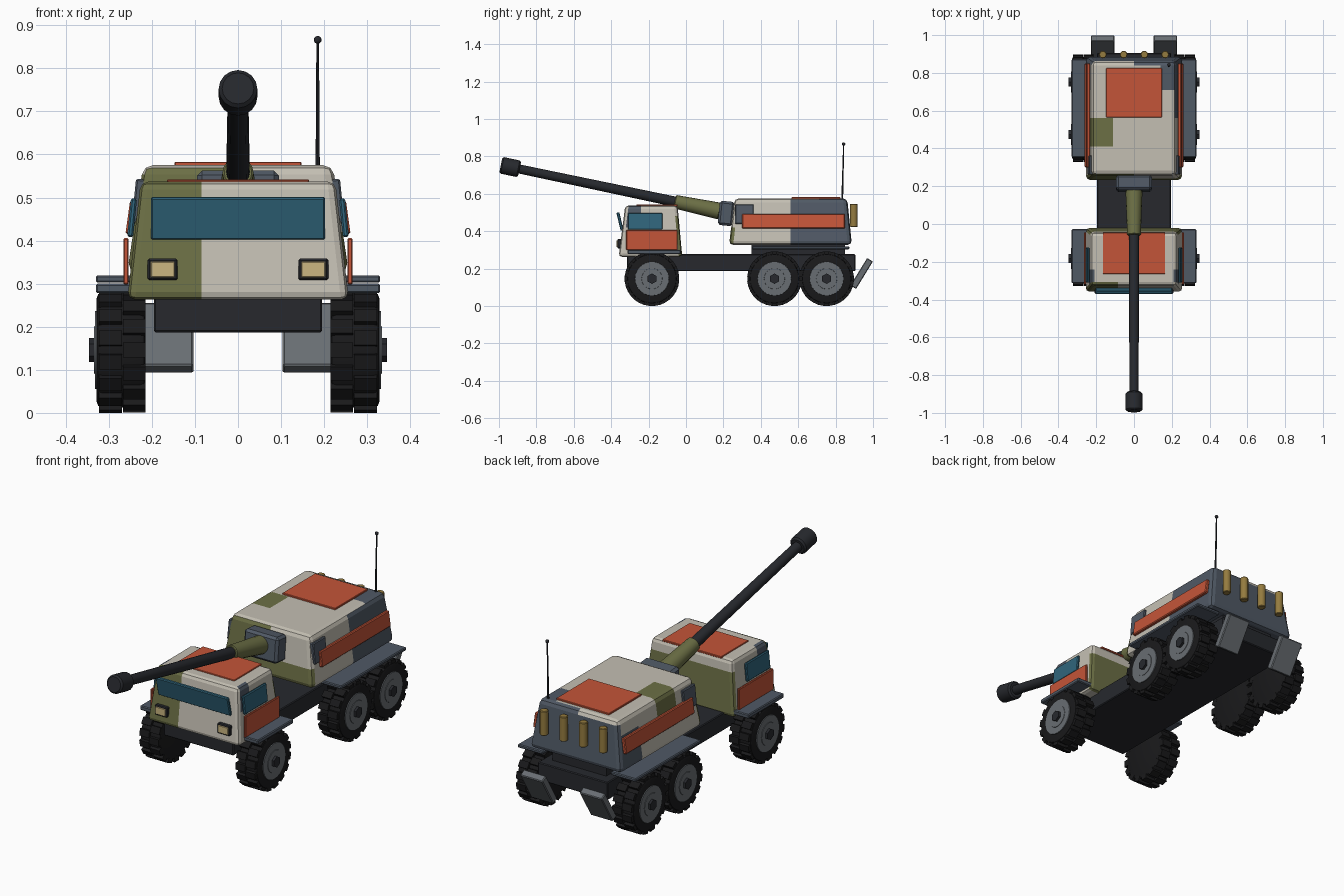
import bpy, bmesh, math
from mathutils import Vector, Matrix, Euler

if "Cube" in bpy.data.objects:
    bpy.data.objects.remove(bpy.data.objects["Cube"])

COL = dict(beige=(.55, .52, .45), olive=(.15, .16, .06), slate=(.08, .10, .13), red=(.55, .09, .04),
           glass=(.03, .13, .2), dark=(.02, .022, .027), rubber=(.01, .01, .011), steel=(.14, .155, .17),
           lamp=(.6, .47, .22), brass=(.3, .2, .05))
MATS = {}
for n, c in COL.items():
    MATS[n] = bpy.data.materials.new(n)
    MATS[n].diffuse_color = (*c, 1)


def finish(bm, name, mats, smooth=False):
    bmesh.ops.recalc_face_normals(bm, faces=bm.faces)
    me = bpy.data.meshes.new(name)
    bm.to_mesh(me)
    bm.free()
    for m in mats:
        me.materials.append(MATS[m])
    ob = bpy.data.objects.new(name, me)
    bpy.context.collection.objects.link(ob)
    if smooth:
        bpy.ops.object.select_all(action='DESELECT')
        ob.select_set(True)
        bpy.context.view_layer.objects.active = ob
        bpy.ops.object.shade_smooth_by_angle(angle=math.radians(35))
    return ob


def add_box(bm, c, size, rot=(0, 0, 0)):
    mat = Matrix.LocRotScale(Vector(c), Euler(rot), Vector(size))
    return bmesh.ops.create_cube(bm, size=1, matrix=mat)


def bevel(bm, w, seg=1):
    bmesh.ops.bevel(bm, geom=bm.edges[:], offset=w, segments=seg, profile=.5, affect='EDGES')


def box(name, c, size, mat, rot=(0, 0, 0), bev=.004):
    bm = bmesh.new()
    add_box(bm, c, size, rot)
    if bev:
        bevel(bm, bev)
    return finish(bm, name, [mat])


def rod(name, a, b, r1, r2, mat, n=16, bev=0):
    a, b = Vector(a), Vector(b)
    bm = bmesh.new()
    rot = (b - a).to_track_quat('Z', 'Y').to_matrix().to_4x4()
    bmesh.ops.create_cone(bm, cap_ends=True, segments=n, radius1=r1, radius2=r2, depth=(b - a).length,
                          matrix=Matrix.Translation((a + b) / 2) @ rot)
    if bev:
        caps = {e for f in bm.faces if len(f.verts) > 4 for e in f.edges}
        bmesh.ops.bevel(bm, geom=list(caps), offset=bev, segments=1, affect='EDGES')
    return finish(bm, name, [mat], n > 8)


def hull(name, profile, xb, xt, bev, cuts, camo):
    """Tapered body: (y, z) profile, half widths bottom/top, cut planes, then camouflage by face."""
    bm = bmesh.new()
    zs = [p[1] for p in profile]
    z0, z1 = min(zs), max(zs)
    rings = [[bm.verts.new((s * (xb + (xt - xb) * (z - z0) / (z1 - z0)), y, z)) for y, z in profile]
             for s in (-1, 1)]
    bm.faces.new(rings[0])
    bm.faces.new(rings[1][::-1])
    n = len(profile)
    for i in range(n):
        j = (i + 1) % n
        bm.faces.new((rings[0][i], rings[1][i], rings[1][j], rings[0][j]))
    bmesh.ops.recalc_face_normals(bm, faces=bm.faces)
    bevel(bm, bev, 2)
    for axis, v in cuts:
        co, no = Vector((0, 0, 0)), Vector((0, 0, 0))
        co[axis], no[axis] = v, 1
        bmesh.ops.bisect_plane(bm, geom=bm.verts[:] + bm.edges[:] + bm.faces[:], plane_co=co, plane_no=no)
    names = ['beige', 'olive', 'slate']
    for f in bm.faces:
        f.material_index = names.index(camo(*f.calc_center_median()))
    return finish(bm, name, names)


def cab_camo(x, y, z):
    if y < -.31:
        return 'olive' if x < -.085 else 'beige'
    if y > -.06 and z < .48:
        return 'olive'
    if abs(x) > .2 and z > .42 and y < -.24:
        return 'slate'
    return 'beige'


def bay_camo(x, y, z):
    if y > .84 and (z < .55 or x > 0):
        return 'slate'
    if y < .27 and (x < 0 or z < .42):
        return 'olive'
    if z > .555 and abs(x) < .21:
        if x > .14 and y > .71:
            return 'slate'
        return 'olive' if x < -.11 and .41 < y < .56 else 'beige'
    if x > 0:
        return 'slate' if y > .56 else 'beige'
    if y > .71:
        return 'slate' if z < .5 else 'beige'
    return 'olive' if .41 < y < .56 and z > .42 else 'beige'


# Chassis, cab and rear bay
box('chassis', (0, .295, .232), (.39, 1.22, .09), 'dark')
box('bay_base', (0, .6, .3), (.3, .5, .06), 'dark', bev=0)
hull('cab', [(-.36, .263), (-.02, .263), (-.045, .537), (-.325, .537)], .257, .226, .018,
     [(0, -.085), (1, -.24), (2, .42), (2, .48)], cab_camo)
hull('rear_bay', [(.23, .327), (.887, .327), (.862, .575), (.26, .575)], .257, .22, .022,
     [(0, -.11), (0, 0), (0, .14), (1, .41), (1, .56), (1, .71), (2, .42), (2, .5)], bay_camo)

# Red roof panels
box('cab_roof_panel', (0, -.155, .537), (.33, .22, .01), 'red', bev=.002)
box('bay_roof_panel', (0, .695, .577), (.295, .26, .012), 'red', bev=.002)

# Windshield leaning forward at the top
box('windshield', (0, -.353, .452), (.405, .016, .1), 'glass', (.23, 0, 0))

for s, side in ((-1, 'left'), (1, 'right')):
    # Cab side fittings
    box(side + '_window', (s * .246, -.218, .453), (.014, .185, .09), 'glass', (0, -s * .1, 0))
    box(side + '_door_panel', (s * .26, -.182, .352), (.012, .275, .107), 'red', bev=.003)
    box(side + '_headlight_frame', (s * .175, -.352, .333), (.07, .03, .05), 'dark')
    box(side + '_headlight_lens', (s * .175, -.361, .333), (.056, .02, .037), 'lamp', bev=.002)
    # Bay side fittings
    box(side + '_stripe_panel', (s * .247, .575, .453), (.018, .55, .078), 'red', (0, -s * .14, 0))
    box(side + '_vent_block', (s * .227, .312, .49), (.03, .1, .105), 'slate', (0, -s * .1, 0))
    # Fenders
    box(side + '_front_fender', (s * .26, -.17, .289), (.14, .285, .022), 'slate')
    box(side + '_rear_fender', (s * .26, .613, .311), (.14, .52, .017), 'slate')
    # Recoil spades
    box(side + '_rear_spade', (s * .166, .939, .174), (.125, .036, .172), 'steel', (-.55, 0, 0))


# Wheels: tyre with two staggered tread rows, rim and hub
def wheel(name, s, y, z=.146):
    bm = bmesh.new()
    turn = Matrix.Translation((s * .2715, y, z)) @ Matrix.Rotation(s * math.pi / 2, 4, 'Y')
    bmesh.ops.create_cone(bm, cap_ends=True, segments=32, radius1=.133, radius2=.133, depth=.113, matrix=turn)
    caps = {e for f in bm.faces if len(f.verts) > 4 for e in f.edges}
    bmesh.ops.bevel(bm, geom=list(caps), offset=.012, segments=2, profile=.5, affect='EDGES')
    n = 16
    for row in range(2):
        for i in range(n):
            a = 2 * math.pi * (i + row / 2) / n
            c = (s * (.241 + .055 * row), y + .132 * math.sin(a), z - .132 * math.cos(a))
            add_box(bm, c, (.053, .034, .027), (a, 0, 0))
    finish(bm, name + '_tyre', ['rubber'], True)
    rod(name + '_rim', (s * .3, y, z), (s * .332, y, z), .096, .09, 'steel', 24)
    rod(name + '_rim_centre', (s * .32, y, z), (s * .334, y, z), .06, .055, 'steel', 24)
    rod(name + '_hub', (s * .32, y, z), (s * .346, y, z), .028, .028, 'dark', 6)


for s, side in ((-1, 'left'), (1, 'right')):
    for pos, y in (('front', -.182), ('middle', .473), ('rear', .752)):
        wheel(f'{side}_{pos}_wheel', s, y)

# Gun along one raised axis
ELEV = .21


def axis(y):
    return (0, y, .535 - (y - .05) * ELEV)


box('gun_mount', (0, .215, .495), (.19, .08, .13), 'slate', (-.1, 0, 0), .012)
rod('gun_sleeve', axis(.18), axis(-.06), .045, .036, 'olive', 16, .004)
rod('gun_barrel', axis(.1), axis(-.92), .028, .024, 'dark', 16)
rod('muzzle', axis(-.89), axis(-.99), .045, .045, 'dark', 16, .008)

# Shells on the back
for i in range(4):
    x = -.165 + .11 * i
    rod(f'shell_{i + 1}', (x, .897, .422), (x, .897, .546), .02, .02, 'brass', 12, .003)

# Antenna
rod('antenna', (.185, .835, .56), (.185, .843, .866), .005, .003, 'dark', 8)
bm = bmesh.new()
bmesh.ops.create_uvsphere(bm, u_segments=12, v_segments=8, radius=.009, matrix=Matrix.Translation((.185, .843, .866)))
finish(bm, 'antenna_tip', ['dark'], True)

for m in bpy.data.materials:
    if m.users and not m.is_grease_pencil:
        m.use_nodes = True
        m.node_tree.nodes["Principled BSDF"].inputs["Base Color"].default_value = m.diffuse_color
